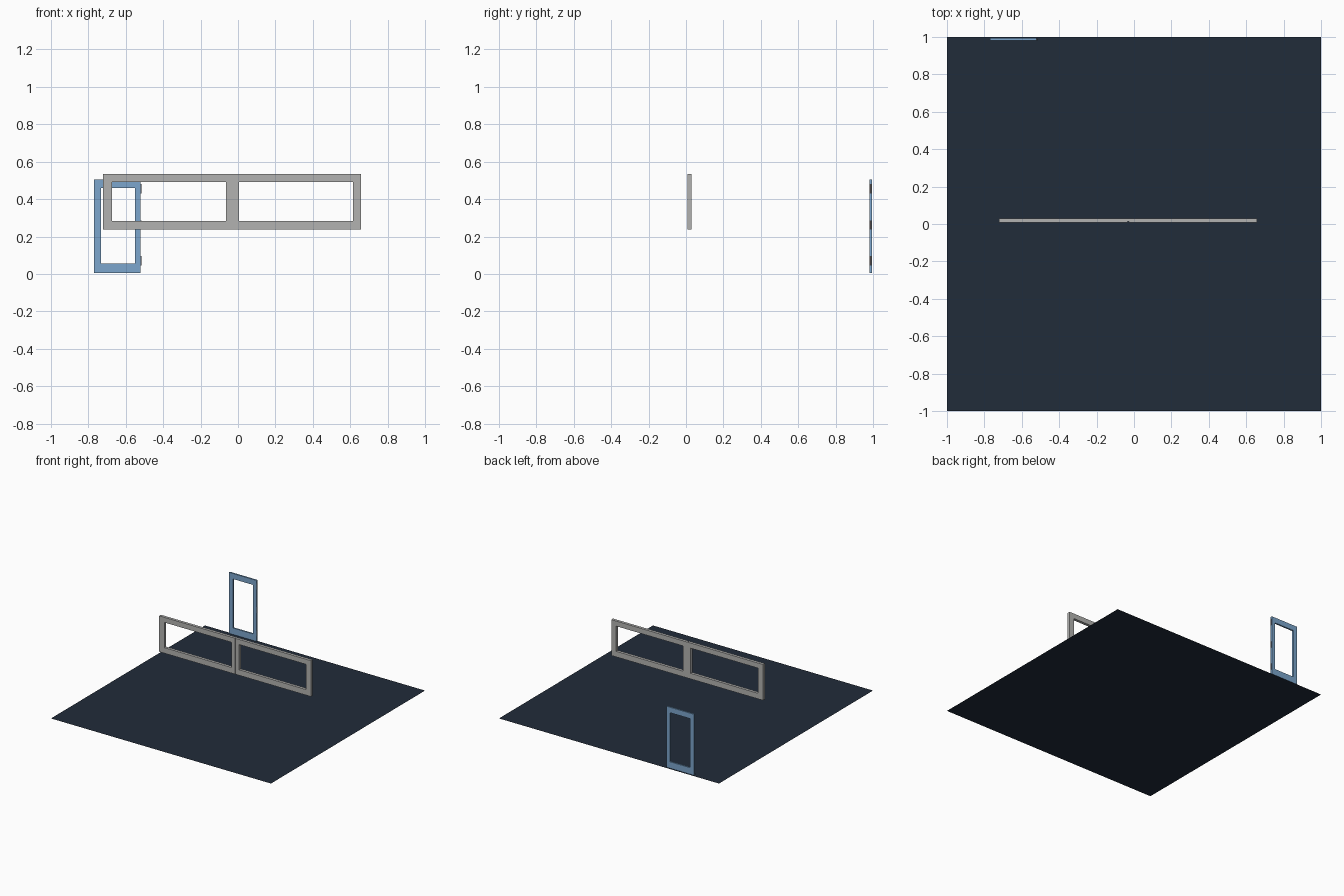
import bpy, bmesh

if "Cube" in bpy.data.objects:
    bpy.data.objects.remove(bpy.data.objects["Cube"])

def material(name, rgb):
    m = bpy.data.materials.new(name)
    m.diffuse_color = (*rgb, 1)
    m.use_nodes = True
    m.node_tree.nodes["Principled BSDF"].inputs["Base Color"].default_value = m.diffuse_color
    return m

NAVY = material("dark navy", (0.015, 0.025, 0.042))
GREY = material("light grey", (0.45, 0.45, 0.44))
BLUE = material("soft blue", (0.20, 0.38, 0.61))
DARK = material("dark grey", (0.07, 0.06, 0.06))

def make(name, bm, mat):
    bmesh.ops.recalc_face_normals(bm, faces=bm.faces)
    me = bpy.data.meshes.new(name)
    bm.to_mesh(me)
    bm.free()
    me.materials.append(mat)
    ob = bpy.data.objects.new(name, me)
    bpy.context.collection.objects.link(ob)
    return ob

def box(name, x, y, z, mat):
    bm = bmesh.new()
    bmesh.ops.create_cube(bm, size=1)
    for v in bm.verts:
        v.co = [(r[0] + r[1]) / 2 + c * (r[1] - r[0]) for r, c in zip((x, y, z), v.co)]
    return make(name, bm, mat)

def frame(name, outer, inner, y, mat):
    """Rectangular ring; outer and inner are (x0, x1, z0, z1)."""
    bm = bmesh.new()
    rings = []
    for yy in y:
        for x0, x1, z0, z1 in (outer, inner):
            rings.append([bm.verts.new((a, yy, b)) for a, b in
                          ((x0, z0), (x1, z0), (x1, z1), (x0, z1))])
    fo, fi, bo, bi = rings
    for a, b in ((fo, fi), (fi, bi), (bi, bo), (bo, fo)):
        for i in range(4):
            j = (i + 1) % 4
            bm.faces.new((a[i], a[j], b[j], b[i]))
    return make(name, bm, mat)

# Floor sheet
bm = bmesh.new()
bmesh.ops.create_grid(bm, x_segments=1, y_segments=1, size=1)
make("floor", bm, NAVY)

# Double window: two frames with a narrow groove between them at the front
WY = (0.007, 0.030)
frame("window_frame_left", (-0.721, -0.034, 0.238, 0.533), (-0.675, -0.063, 0.284, 0.491), WY, GREY)
frame("window_frame_right", (-0.027, 0.658, 0.238, 0.533), (0.005, 0.614, 0.284, 0.491), WY, GREY)
box("window_joint", (-0.034, -0.027), (0.014, 0.030), (0.238, 0.533), GREY)

# Door frame at the back edge
frame("door_frame", (-0.769, -0.520, 0.004, 0.505), (-0.732, -0.551, 0.057, 0.460), (0.982, 0.995), BLUE)

# Hinge plates on the door's right edge
for i, z in enumerate((0.07, 0.262, 0.455)):
    box(f"hinge_{i + 1}", (-0.521, -0.517), (0.982, 0.992), (z - 0.025, z + 0.025), DARK)
